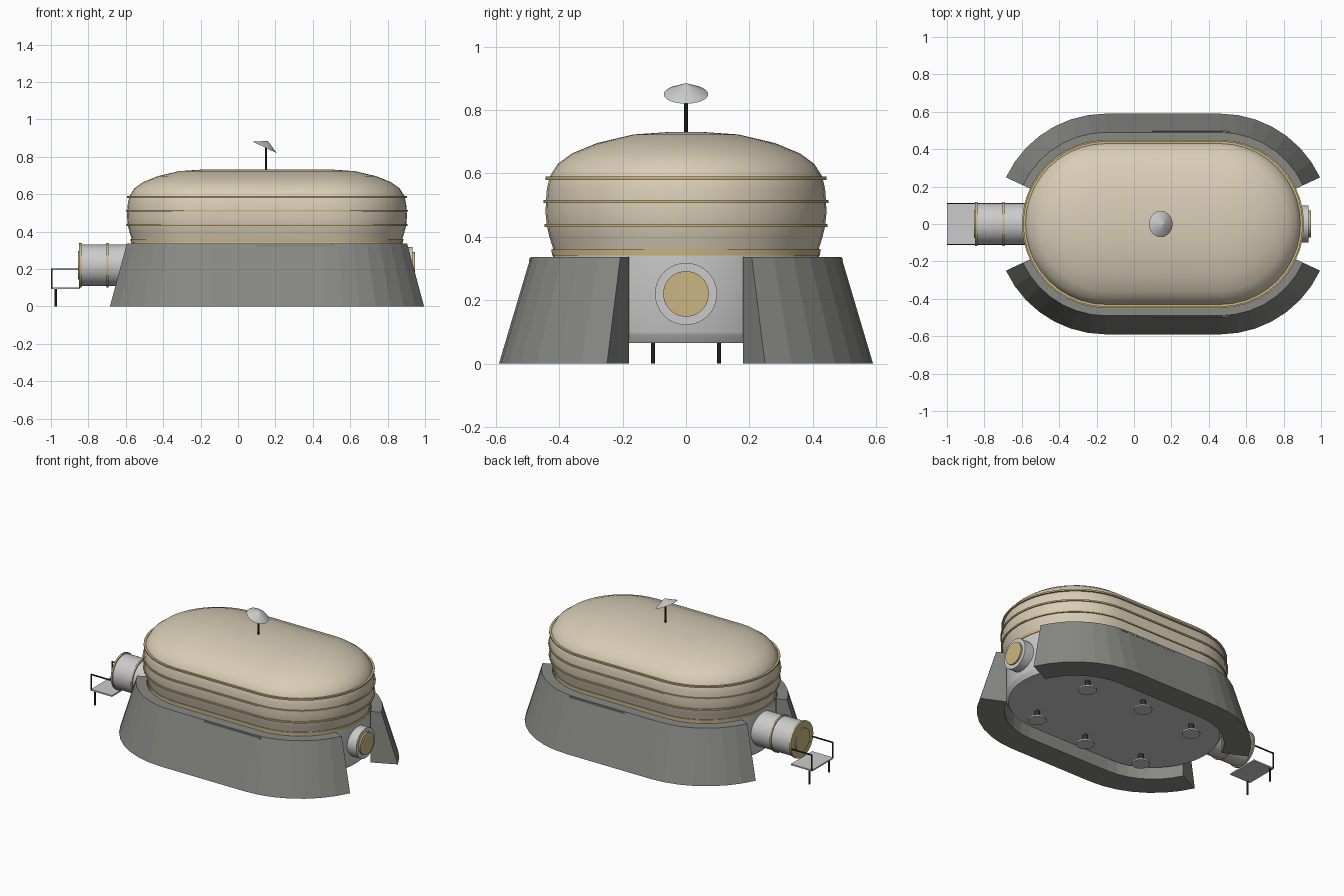
import bpy, bmesh
from math import sin, cos, radians, pi
from mathutils import Matrix, Vector

cube = bpy.data.objects.get("Cube")
if cube:
    bpy.data.objects.remove(cube)

CX, HALF = 0.155, 0.305      # plan centre and half length of the straight run
AXIS_Z = 0.22                # height of the tunnel and porthole axis


def material(name, r, g, b):
    m = bpy.data.materials.new(name)
    m.use_nodes = True
    m.diffuse_color = (r, g, b, 1)
    m.node_tree.nodes["Principled BSDF"].inputs["Base Color"].default_value = (r, g, b, 1)
    return m


CREAM = material("cream shell", 0.69, 0.61, 0.47)
GOLD = material("gold trim", 0.6, 0.46, 0.22)
PALE = material("pale grey metal", 0.6, 0.6, 0.6)
BERM = material("concrete grey", 0.25, 0.25, 0.235)
DARK = material("dark metal", 0.03, 0.03, 0.03)


def finish(bm, name, mat, smooth=True, angle=35):
    bmesh.ops.recalc_face_normals(bm, faces=bm.faces)
    me = bpy.data.meshes.new(name)
    bm.to_mesh(me)
    bm.free()
    me.materials.append(mat)
    if smooth:
        me.shade_smooth()
        me.set_sharp_from_angle(angle=radians(angle))
    ob = bpy.data.objects.new(name, me)
    bpy.context.collection.objects.link(ob)
    return ob


def stadium(r, z, n=20):
    """Points of a long round-ended outline with end radius r."""
    pts = []
    for side in (1, -1):
        for i in range(n + 1):
            a = -side * pi / 2 + side * pi * i / n if side > 0 else pi / 2 + pi * i / n
            pts.append((CX + side * HALF + r * cos(a), r * sin(a), z))
    return pts


def bridge(bm, a, b, closed=True):
    n = len(a)
    for i in range(n if closed else n - 1):
        j = (i + 1) % n
        bm.faces.new((a[i], a[j], b[j], b[i]))


def loft(name, profile, mat, band=False, angle=35):
    """Stack stadium outlines; cap the ends, or close into a band."""
    bm = bmesh.new()
    rings = [[bm.verts.new(p) for p in stadium(r, z)] for r, z in profile]
    for a, b in zip(rings, rings[1:]):
        bridge(bm, a, b)
    if band:
        bridge(bm, rings[-1], rings[0])
    else:
        bm.faces.new(rings[0])
        bm.faces.new(rings[-1])
    return finish(bm, name, mat, angle=angle)


def cylinder(name, a, b, r, mat, r2=None, seg=32):
    """Cylinder or cone from point a to point b."""
    a, b = Vector(a), Vector(b)
    d = b - a
    rot = d.to_track_quat("Z", "Y").to_matrix().to_4x4()
    bm = bmesh.new()
    bmesh.ops.create_cone(bm, cap_ends=True, segments=seg, radius1=r,
                          radius2=r if r2 is None else r2, depth=d.length,
                          matrix=Matrix.Translation((a + b) / 2) @ rot)
    return finish(bm, name, mat)


def box(name, lo, hi, mat):
    lo, hi = Vector(lo), Vector(hi)
    bm = bmesh.new()
    bmesh.ops.create_cube(bm, size=1, matrix=Matrix.Translation((lo + hi) / 2)
                          @ Matrix.Diagonal((*(hi - lo), 1)))
    return finish(bm, name, mat, smooth=False)


def mirror_y(ob):
    mod = ob.modifiers.new("mirror", "MIRROR")
    mod.use_axis = (False, True, False)
    return ob


# Inflated upper shell and lower hull
loft("shell", [(0.415, 0.34), (0.42, 0.365), (0.431, 0.4), (0.439, 0.435),
               (0.443, 0.475), (0.442, 0.51), (0.439, 0.55), (0.43, 0.59),
               (0.405, 0.63), (0.36, 0.663), (0.28, 0.696), (0.165, 0.723),
               (0.05, 0.731)], CREAM, angle=50)
loft("lower_hull", [(0.4, 0.065), (0.416, 0.09), (0.42, 0.1), (0.42, 0.341)], PALE, angle=25)

# Gold bands around the shell
loft("base_band", [(0.4, 0.341), (0.423, 0.341), (0.424, 0.361), (0.4, 0.361)], GOLD, band=True)
for i, (r, z) in enumerate([(0.446, 0.436), (0.449, 0.511), (0.443, 0.585)]):
    loft(f"shell_band_{i + 1}", [(r - 0.03, z - 0.005), (r, z - 0.005),
                                 (r, z + 0.005), (r - 0.03, z + 0.005)], GOLD, band=True)

# Sloped protective walls, open at both ends
bm = bmesh.new()
STEPS, START = 7, 25
turn = [START + (90 - START) * i / STEPS for i in range(STEPS + 1)]
path = [(CX + HALF, a) for a in turn] + [(CX - HALF, 180 - a) for a in reversed(turn)]
rings = [[bm.verts.new((cx + r * cos(radians(a)), r * sin(radians(a)), z))
          for r, z in ((0.425, 0), (0.59, 0), (0.49, 0.337), (0.425, 0.337))]
         for cx, a in path]
for a, b in zip(rings, rings[1:]):
    bridge(bm, a, b)
bm.faces.new(rings[0])
bm.faces.new(rings[-1])
mirror_y(finish(bm, "sloped_wall", BERM, smooth=False))
mirror_y(box("wall_plate", (0.1, 0.485, 0.321), (0.51, 0.496, 0.331), BERM))

# Feet under the hull
for dx, y in ((-0.405, 0.235), (0, 0.27), (0.405, 0.235)):
    x = CX + dx
    mirror_y(cylinder("foot_pad", (x, y, 0), (x, y, 0.01), 0.055, PALE, seg=24))
    mirror_y(cylinder("foot_leg", (x, y, 0.01), (x, y, 0.07), 0.016, DARK, seg=12))


def along_x(name, x0, x1, r, mat):
    return cylinder(name, (x0, 0, AXIS_Z), (x1, 0, AXIS_Z), r, mat, seg=40)


# Entry tunnel with trim rings and door
along_x("entry_tunnel", -0.5, -0.842, 0.111, PALE)
along_x("tunnel_ring", -0.692, -0.703, 0.118, GOLD)
along_x("tunnel_end_ring", -0.838, -0.849, 0.118, GOLD)
along_x("entry_door", -0.845, -0.856, 0.075, GOLD)

# Porthole at the other end
along_x("porthole_housing", 0.8, 0.934, 0.098, PALE)
along_x("porthole_window", 0.92, 0.945, 0.072, GOLD)

# Entry platform with legs and railings
box("platform", (-1, -0.11, 0.092), (-0.845, 0.11, 0.101), PALE)
mirror_y(cylinder("platform_leg", (-0.975, 0.104, 0), (-0.975, 0.104, 0.095), 0.006, DARK, seg=8))
mirror_y(box("rail_post", (-1, 0.106, 0.095), (-0.993, 0.113, 0.203), DARK))
mirror_y(box("hand_rail", (-1, 0.106, 0.196), (-0.845, 0.113, 0.203), DARK))

# Roof antenna
cylinder("antenna_mast", (0.15, 0, 0.725), (0.15, 0, 0.855), 0.006, DARK, seg=10)
rim = Vector((0.143, 0, 0.85))
tilt = Vector((0.43, 0, 0.9)).normalized()
cylinder("antenna_dish", rim, rim + tilt * 0.038, 0.07, PALE, r2=0.001)
